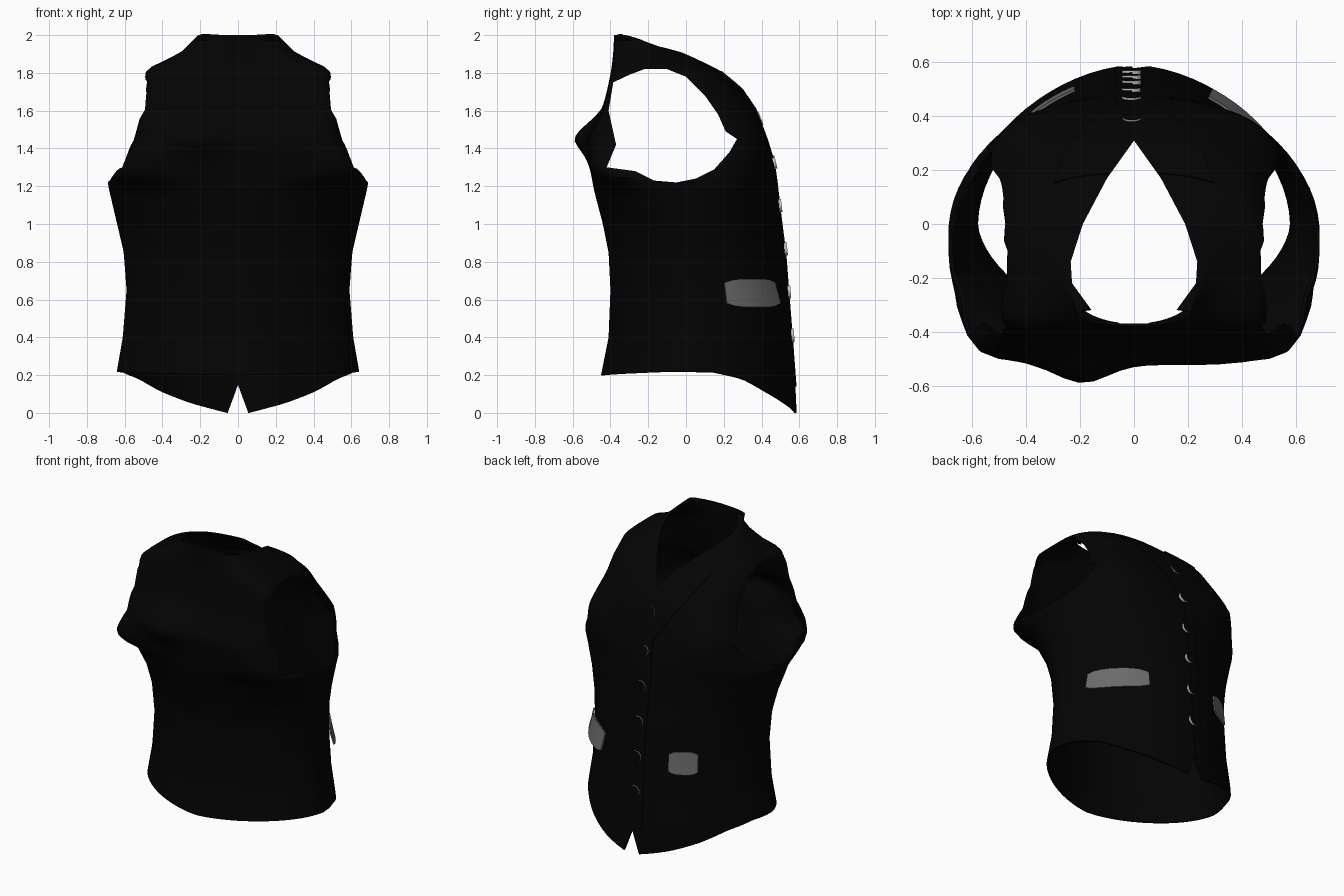
import bpy, bmesh
from math import sin, cos, pi, exp
from mathutils import Vector, Matrix

if "Cube" in bpy.data.objects:
    bpy.data.objects.remove(bpy.data.objects["Cube"])


def material(name, level):
    mat = bpy.data.materials.new(name)
    mat.use_nodes = True
    colour = (level, level, level, 1)
    mat.diffuse_color = colour
    mat.node_tree.nodes["Principled BSDF"].inputs["Base Color"].default_value = colour
    return mat


BLACK = material("black cloth", 0.001)
GREY = material("grey pocket lining", 0.15)
LIGHT = material("light button edge", 0.55)

# Body sections: height, half width, front y, back y, centre y, front and back squareness
SECTIONS = [
    (0, .65, .59, -.46, 0, 1.8, 1.65),
    (.2, .645, .575, -.45, 0, 1.8, 1.65),
    (.4, .61, .56, -.41, 0, 1.8, 1.65),
    (.65, .59, .54, -.4, 0, 1.85, 1.7),
    (.85, .605, .525, -.41, -.01, 1.85, 1.7),
    (1, .64, .505, -.44, -.02, 1.85, 1.75),
    (1.17, .68, .485, -.485, -.04, 2, 2.1),
    (1.22, .69, .48, -.495, -.05, 2.1, 2.8),
    (1.32, .615, .465, -.51, -.06, 2.8, 9),
    (1.45, .56, .425, -.525, -.08, 4.2, 5.5),
    (1.61, .52, .365, -.44, -.1, 3, 10),
    (1.72, .505, .29, -.415, -.12, 2.8, 12),
    (1.82, .485, .17, -.395, -.16, 2.7, 8),
    (1.86, .4, .09, -.39, -.18, 2.5, 4),
    (1.91, .3, .01, -.385, -.2, 2.4, 3),
    (1.97, .24, -.17, -.382, -.25, 2.2, 2),
    (2, .21, -.31, -.38, -.33, 2, 2),
]
# Bottom edge height by angle away from the front centre
HEM = [(0, .15), (.087, 0), (.4, .05), (.7, .11), (1, .18), (1.3, .215), (1.7, .22), (pi, .2)]


def lookup(table, key):
    """Linear interpolation in a table sorted by its first column."""
    key = min(max(key, table[0][0]), table[-1][0])
    for low, high in zip(table, table[1:]):
        if key <= high[0]:
            f = (key - low[0]) / (high[0] - low[0])
            return [a + (b - a) * f for a, b in zip(low[1:], high[1:])]


def body_point(t, z, offset=0):
    """Point on the body at angle t from the front centre and height z."""
    half, front, back, mid, p_front, p_back = lookup(SECTIONS, z)
    s, c = sin(t), cos(t)
    p = p_front if c > 0 else p_back
    r = (abs(s) ** p + abs(c) ** p) ** (-1 / p)
    x = -half * s * r
    y = mid + ((front - mid) if c > 0 else (mid - back)) * c * r
    if c < 0:  # shoulder blade fullness
        y -= .07 * exp(-((x + .19) / .13) ** 2 - ((z - 1.46) / .1) ** 2)
    flat = Vector((x, y - mid, 0)).normalized() * offset
    return Vector((x, y, z)) + flat


def make_object(name, bm, *mats):
    mesh = bpy.data.meshes.new(name)
    bm.to_mesh(mesh)
    bm.free()
    for mat in mats:
        mesh.materials.append(mat)
    obj = bpy.data.objects.new(name, mesh)
    bpy.context.collection.objects.link(obj)
    return obj


def grid_object(name, mat, columns, rows, place, closed=False):
    """Sheet of quads from place(u, v); u wraps around when closed."""
    bm = bmesh.new()
    count = columns if closed else columns + 1
    verts = [[bm.verts.new(place(i / columns, j / rows)) for j in range(rows + 1)]
             for i in range(count)]
    for i in range(columns):
        a, b = verts[i], verts[(i + 1) % count]
        for j in range(rows):
            bm.faces.new((a[j], b[j], b[j + 1], a[j + 1]))
    return make_object(name, bm, mat)


def prism(name, outline, direction):
    bm = bmesh.new()
    face = bm.faces.new([bm.verts.new(p) for p in outline])
    new = bmesh.ops.extrude_face_region(bm, geom=[face])["geom"]
    bmesh.ops.translate(bm, vec=direction, verts=[g for g in new if isinstance(g, bmesh.types.BMVert)])
    bmesh.ops.recalc_face_normals(bm, faces=bm.faces)
    obj = make_object(name, bm)
    obj.hide_render = True
    return obj


def finish(obj, thickness, cutters=()):
    """Thicken, cut the openings, bake the modifiers and shade."""
    solid = obj.modifiers.new("thickness", "SOLIDIFY")
    solid.thickness = thickness
    solid.offset = -1
    for cutter in cutters:
        cut = obj.modifiers.new("opening", "BOOLEAN")
        cut.operation = "DIFFERENCE"
        cut.solver = "EXACT"
        cut.object = cutter
    bpy.context.view_layer.update()
    graph = bpy.context.evaluated_depsgraph_get()
    mesh = bpy.data.meshes.new_from_object(obj.evaluated_get(graph))
    obj.modifiers.clear()
    obj.data = mesh
    mesh.shade_smooth()
    mesh.set_sharp_from_angle(angle=.7)


# Cutters for the two armholes (one through prism) and the neck
ARMHOLE = [(-.42, 1.3), (-.37, 1.42), (-.41, 1.6), (-.385, 1.75), (-.3, 1.79), (-.22, 1.82),
           (-.1, 1.82), (0, 1.78), (.1, 1.68), (.17, 1.58), (.21, 1.49), (.27, 1.45),
           (.23, 1.38), (.15, 1.29), (.05, 1.24), (-.05, 1.22), (-.17, 1.23), (-.27, 1.28)]
NECK = [(0, .31), (.1, .17), (.19, 0), (.235, -.14), (.23, -.22), (.15, -.33), (.05, -.37)]
armhole_cutter = prism("armhole_cutter", [(-1, y, z) for y, z in ARMHOLE], (2, 0, 0))
neck_outline = NECK + [(-x, y) for x, y in reversed(NECK) if x]
neck_cutter = prism("neck_cutter", [(x, y, 1.55) for x, y in neck_outline], (0, 0, 1))
openings = (armhole_cutter, neck_cutter)


# Main body shell
def body_place(u, v):
    t = 2 * pi * u
    bottom = lookup(HEM, min(t, 2 * pi - t))[0]
    return body_point(t, bottom + (2 - bottom) * v)


body = grid_object("vest_body", BLACK, 72, 64, body_place, closed=True)
finish(body, .012, openings)

# Lapels widening towards the shoulders
for side, name in ((1, "right_lapel"), (-1, "left_lapel")):
    def lapel_place(u, v, side=side):
        width = .04 + .55 * v
        t = width * (u if side > 0 else u - 1)
        return body_point(t, 1.35 + .46 * v, .008)
    finish(grid_object(name, BLACK, 8, 14, lapel_place), .007, openings)

# Overlapping button strip down the front
strip = grid_object("button_strip", BLACK, 2, 24,
                    lambda u, v: body_point(.01 + .1 * u, .14 + 1.45 * v, .006))
finish(strip, .006)

# Pocket flaps, flaring out at the bottom, one wider than the other
for name, start, end, flare in (("left_pocket_flap", -1.18, -.49, .025),
                                ("right_pocket_flap", .38, .7, .004)):
    def flap_place(u, v, start=start, end=end, flare=flare):
        rounding = .02 * abs(2 * u - 1) ** 4 * (2 * v - 1)
        return body_point(start + (end - start) * u, .56 + .15 * v - rounding,
                          .012 + flare * (1 - v))
    finish(grid_object(name, GREY, 8, 4, flap_place), .009)

# Buttons: dark face with a light edge
for number in range(6):
    t, z = .015, .41 + .229 * number
    centre = body_point(t, z)
    across = body_point(t + .05, z) - body_point(t - .05, z)
    upward = body_point(t, z + .04) - body_point(t, z - .04)
    normal = across.cross(upward).normalized()
    bm = bmesh.new()
    place = Matrix.Translation(centre) @ normal.to_track_quat("Z", "Y").to_matrix().to_4x4()
    bmesh.ops.create_cone(bm, cap_ends=True, segments=20, radius1=.036, radius2=.035,
                          depth=.026, matrix=place)
    bm.normal_update()
    for face in bm.faces:
        face.material_index = 0 if len(face.verts) > 4 else 1
    make_object(f"button_{number + 1}", bm, BLACK, LIGHT)

for cutter in openings:
    bpy.data.objects.remove(cutter)
